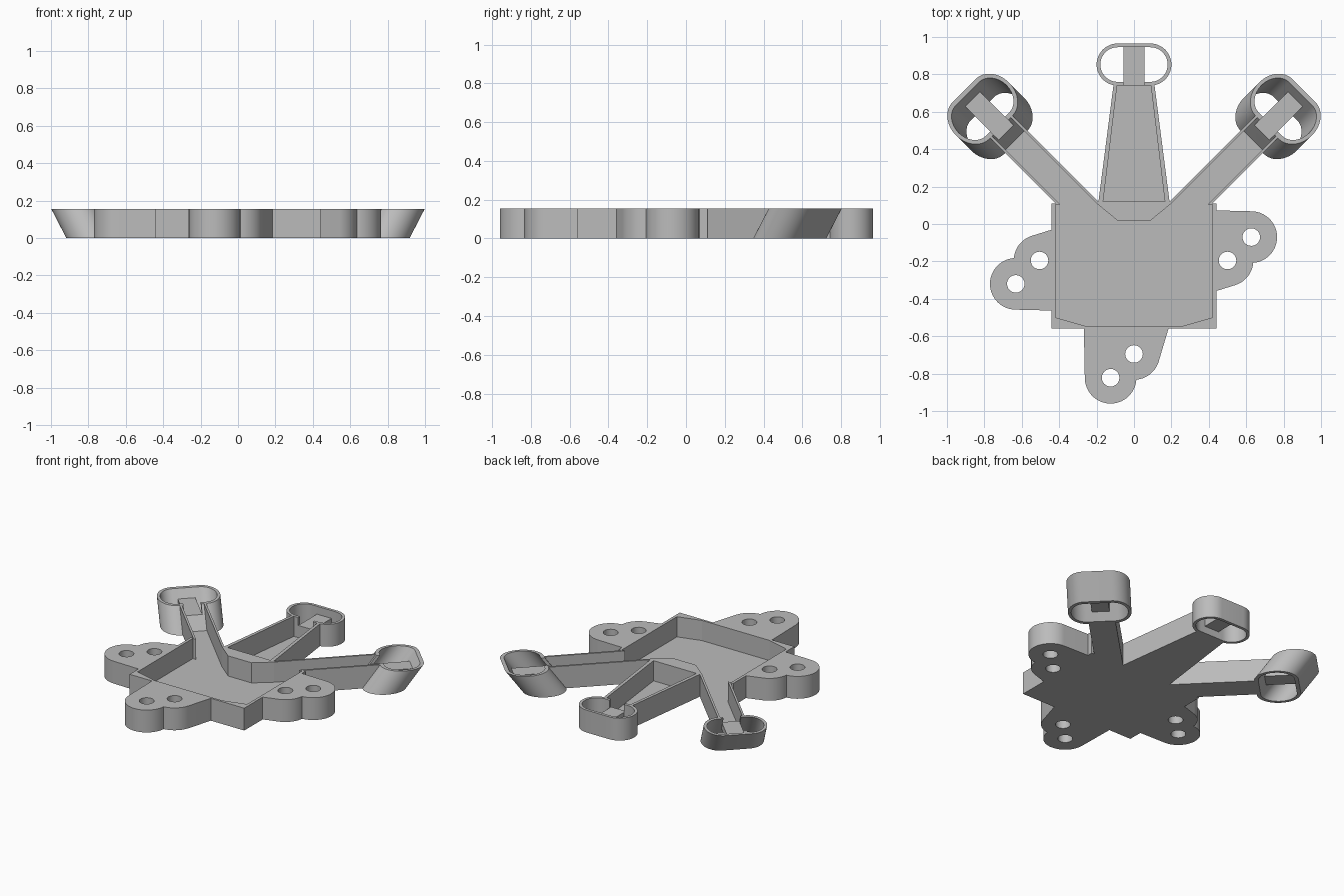
import bpy, bmesh
from math import sin, cos, radians, pi
from mathutils import Vector

cube = bpy.data.objects.get("Cube")
if cube:
    bpy.data.objects.remove(cube, do_unlink=True)

H = 0.155        # overall height
FLOOR = 0.015    # floor thickness
WALL = 0.02
EPS = 0.02       # how far cutters pass through
BAR_TOP = 0.10

grey = bpy.data.materials.new("plain grey")
grey.use_nodes = True
grey.diffuse_color = (0.5, 0.5, 0.5, 1)
grey.node_tree.nodes["Principled BSDF"].inputs["Base Color"].default_value = (0.5, 0.5, 0.5, 1)


def prism(name, outline, z0, z1, lean=(0, 0)):
    """Upright or leaning prism; lean is the sideways shift per unit height."""
    bm = bmesh.new()
    lean = Vector(lean)
    rings = []
    for z in (z0, z1):
        ring = []
        for p in outline:
            q = Vector(p) + lean * z
            ring.append(bm.verts.new((q.x, q.y, z)))
        rings.append(ring)
        bm.faces.new(ring)
    low, high = rings
    for i in range(len(low)):
        j = (i + 1) % len(low)
        bm.faces.new((low[i], low[j], high[j], high[i]))
    bmesh.ops.recalc_face_normals(bm, faces=bm.faces)
    mesh = bpy.data.meshes.new(name)
    bm.to_mesh(mesh)
    bm.free()
    mesh.materials.append(grey)
    obj = bpy.data.objects.new(name, mesh)
    bpy.context.collection.objects.link(obj)
    return obj


def cut(target, *cutters):
    """Subtract the cutters, bake the result and remove them."""
    for c in cutters:
        mod = target.modifiers.new("cut", 'BOOLEAN')
        mod.operation = 'DIFFERENCE'
        mod.solver = 'EXACT'
        mod.object = c
    deps = bpy.context.evaluated_depsgraph_get()
    baked = bpy.data.meshes.new_from_object(target.evaluated_get(deps))
    target.modifiers.clear()
    target.data = baked
    for c in cutters:
        bpy.data.objects.remove(c, do_unlink=True)


def smooth(obj):
    bpy.ops.object.select_all(action='DESELECT')
    obj.select_set(True)
    bpy.context.view_layer.objects.active = obj
    bpy.ops.object.shade_smooth_by_angle(angle=radians(30))


def mirrored(half):
    """Close a right-hand outline with its left-hand copy."""
    return half + [(-x, y) for x, y in reversed(half)]


def arc(cx, cy, r, a0, a1, n=20, stretch=1.0):
    steps = [radians(a0 + (a1 - a0) * i / n) for i in range(n + 1)]
    return [(cx + r * cos(a), cy + r * stretch * sin(a)) for a in steps]


# Tray with its three arms, as one solid
body = prism("tray_and_arms", mirrored([
    (0.44, -0.56), (0.44, 0.11), (0.42, 0.11), (0.8275, 0.5175),
    (0.7075, 0.6375), (0.18, 0.11), (0.19, 0.12), (0.11, 0.74), (0.11, 0.85)]), 0, H)

# Hollows of the tray with side arms, and of the middle arm
tray_hollow = prism("tray_hollow", mirrored([
    (0.26, -0.545), (0.42, -0.5), (0.42, 0.105), (0.395, 0.105),
    (0.8175, 0.5275), (0.7175, 0.6275), (0.2, 0.11), (0.09, 0.02)]), FLOOR, H + EPS)
middle_hollow = prism("middle_hollow", mirrored([
    (0.165, 0.12), (0.09, 0.74), (0.09, 0.84)]), FLOOR, H + EPS)


# Pods: oval tubes at the arm ends, the outer two leaning outwards
def pod(side, centre, direction, lean_amount, stretch):
    d = Vector(direction).normalized()
    across = Vector((d.y, -d.x))
    lean = d * lean_amount
    c = Vector(centre)
    half_len, r = 0.0875, 0.1125

    def place(pts):
        return [c + across * u + d * v for u, v in pts]

    def oval(radius):
        return place(arc(half_len, 0, radius, -90, 90, 24, stretch)
                     + arc(-half_len, 0, radius, 90, 270, 24, stretch))

    def bar_outline(v0, v1, w=0.056):
        return place([(-w, v0), (w, v0), (w, v1), (-w, v1)])

    edge = r * stretch
    shell = prism(side + "_pod", oval(r), 0, H, lean)
    bore = prism("bore", oval(r - WALL), -EPS, H + EPS, lean)
    mouth = prism("mouth", bar_outline(-edge - 0.05, 0), BAR_TOP, H + EPS, lean)
    cut(shell, bore, mouth)
    smooth(shell)
    # Cross bar through the pod
    prism(side + "_pod_bar", bar_outline(-edge + 0.012, edge - 0.012), 0.05, BAR_TOP, lean)
    # Clears the arm end out of the pod
    return prism("clearance", oval(r - 0.001), -EPS, H + EPS, lean)


clearances = [pod("middle", (0, 0.8525), (0, 1), 0, 1)]
for name, s in (("left", 1), ("right", -1)):
    clearances.append(pod(name, (s * 0.73, 0.535), (s, 1), 0.73, 1.235))
cut(body, *clearances)
cut(body, tray_hollow, middle_hollow)


# Mounting lobes: two rounded lugs with a hole in each
def lobe(name, base, to_world):
    big = (-0.125, -0.127)
    r = 0.138
    outline = ([(-0.268, base)] + arc(*big, r, 180, 355, 32)
               + arc(0, 0, r, -85, -18, 14) + [(0.147 + 0.278 * base, base)])
    lug = prism(name, [to_world(*p) for p in outline], 0, H)
    holes = [prism("hole", [to_world(*p) for p in arc(*at, 0.047, 0, 345, 23)], -EPS, H + EPS)
             for at in (big, (0, 0))]
    cut(lug, *holes)
    smooth(lug)


lobe("front_lobe", 0.145, lambda x, y: (x, y - 0.695))
lobe("right_lobe", 0.075, lambda x, y: (y - 0.505, x - 0.195))
lobe("left_lobe", 0.075, lambda x, y: (0.5 - y, -x - 0.195))
